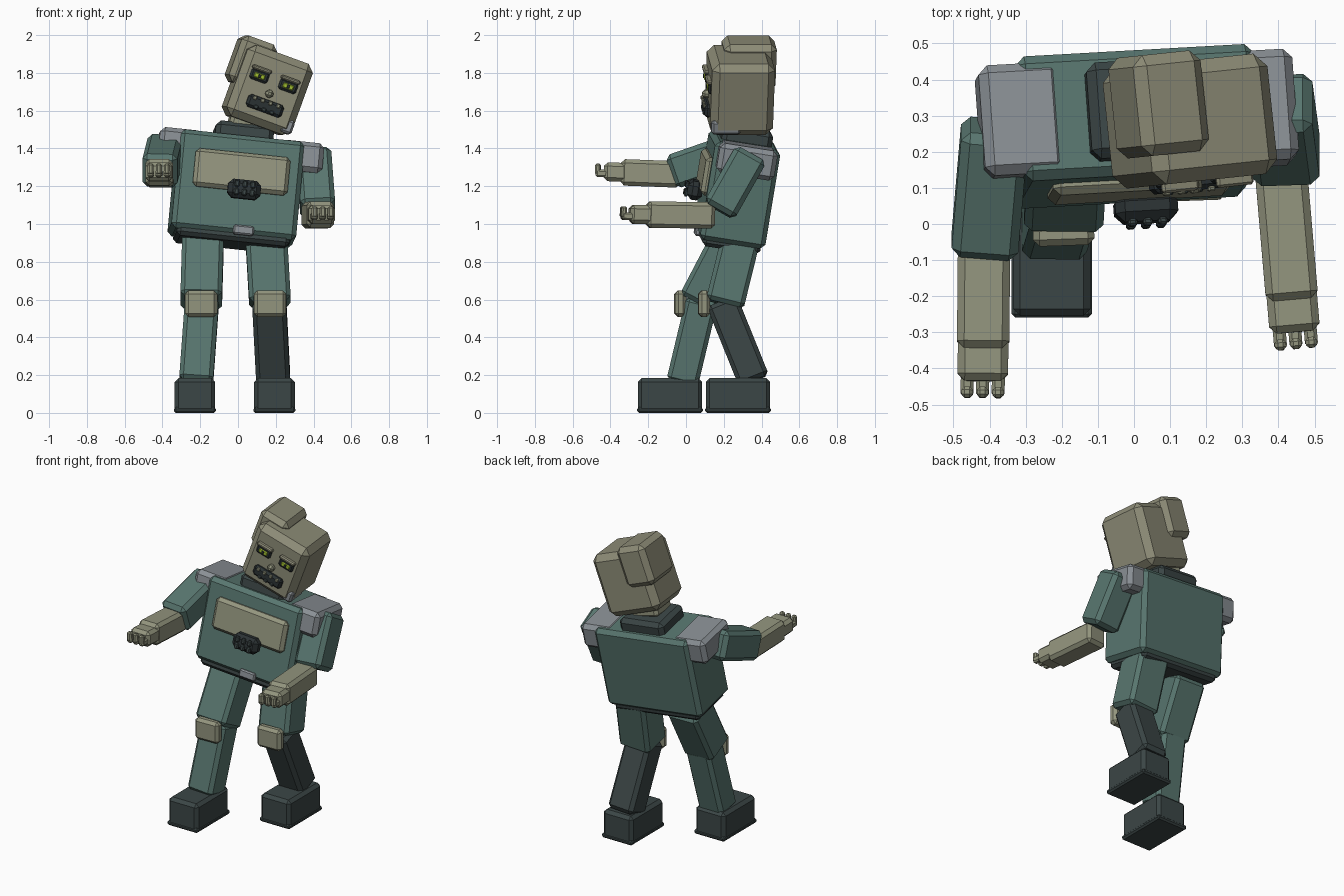
import bpy, bmesh
from math import radians
from mathutils import Matrix, Vector, Euler

if "Cube" in bpy.data.objects:
    bpy.data.objects.remove(bpy.data.objects["Cube"], do_unlink=True)


def material(name, rgb):
    """Flat colour given as 0-255 display values, stored as linear."""
    lin = [(c / 255 / 12.92 if c < 11 else ((c / 255 + 0.055) / 1.055) ** 2.4) for c in rgb]
    m = bpy.data.materials.new(name)
    m.use_nodes = True
    m.diffuse_color = (*lin, 1)
    bsdf = m.node_tree.nodes["Principled BSDF"]
    bsdf.inputs["Base Color"].default_value = (*lin, 1)
    bsdf.inputs["Roughness"].default_value = 0.8
    return m


TEAL = material("teal cloth", (88, 118, 111))
DARK = material("dark slate", (59, 70, 70))
SKIN = material("pale olive skin", (147, 149, 126))
HEAD = material("head olive", (141, 140, 119))
GREY = material("steel grey", (138, 144, 149))
BLACK = material("near black", (43, 50, 52))
LIME = material("lime glow", (165, 195, 50))


def frame(loc, rx=0, ry=0, rz=0):
    rot = Euler([radians(a) for a in (rx, ry, rz)], "XYZ")
    return Matrix.Translation(loc) @ rot.to_matrix().to_4x4()


def box(name, mat, size, base, at=(0, 0, 0), bevel=0.02):
    """Chamfered block of the given size, placed at a point in a frame."""
    bm = bmesh.new()
    bmesh.ops.create_cube(bm, size=1)
    bmesh.ops.scale(bm, vec=size, verts=bm.verts)
    bmesh.ops.bevel(bm, geom=bm.edges[:], offset=min(bevel, min(size) * 0.4),
                    segments=1, affect="EDGES")
    me = bpy.data.meshes.new(name)
    bm.to_mesh(me)
    bm.free()
    me.materials.append(mat)
    ob = bpy.data.objects.new(name, me)
    ob.matrix_world = base @ Matrix.Translation(at)
    bpy.context.collection.objects.link(ob)
    return ob


def limb(name, mat, a, b, width, depth, bevel=0.02):
    """Block running from a to b; returns its frame at b, with z along the limb."""
    a, b = Vector(a), Vector(b)
    z = (b - a).normalized()
    x = (Vector((1, 0, 0)) - z * z.x).normalized()
    rot = Matrix((x, z.cross(x), z)).transposed().to_4x4()
    box(name, mat, (width, depth, (b - a).length),
        Matrix.Translation((a + b) / 2) @ rot, bevel=bevel)
    return Matrix.Translation(b) @ rot


# Torso and everything fixed to it
torso = frame((-0.01, 0.27, 1.185), -9, 6, 3.2)
box("torso", TEAL, (0.665, 0.35, 0.53), torso, bevel=0.025)
box("chest_plate", SKIN, (0.505, 0.05, 0.205), torso, (0.01, -0.18, 0.065), 0.02)
box("pelvis", DARK, (0.6, 0.31, 0.08), torso, (0, 0, -0.26), 0.02)
box("belt_buckle", GREY, (0.11, 0.03, 0.05), torso, (0.05, -0.175, -0.245), 0.008)
box("collar", DARK, (0.31, 0.27, 0.1), torso, (0.01, 0, 0.29), 0.025)
for side, s in (("left", 1), ("right", -1)):
    box(side + "_shoulder_pad", GREY, (0.225, 0.31, 0.16), torso, (s * 0.325, 0, 0.19), 0.025)

# Chest grille with small pegs
box("chest_grille", BLACK, (0.175, 0.08, 0.1), torso, (0.03, -0.225, -0.035), 0.025)
for i in (-1, 0, 1):
    for z in (-0.022, 0.022):
        box("grille_peg", DARK, (0.026, 0.02, 0.036), torso,
            (0.03 + i * 0.042, -0.268, -0.035 + z), 0.006)

# Neck and head
box("neck", SKIN, (0.19, 0.18, 0.12), frame((0.05, 0.3, 1.55), 0, 13, 4), bevel=0.02)
head = frame((0.155, 0.285, 1.71), 0, 20, 6)
box("head", HEAD, (0.37, 0.335, 0.4), head, bevel=0.038)
box("head_lump", HEAD, (0.2, 0.28, 0.26), head, (-0.125, 0.055, 0.105), 0.03)
box("jaw_bolt", GREY, (0.065, 0.155, 0.075), head, (0.152, -0.085, -0.15), 0.012)
box("nose", SKIN, (0.042, 0.05, 0.042), head, (0, -0.175, -0.022), 0.014)

for side, s in (("left", 1), ("right", -1)):
    x = s * 0.081
    box(side + "_eye_socket", BLACK, (0.1, 0.03, 0.06), head, (x, -0.166, 0.05), 0.01)
    box(side + "_eye", LIME, (0.06, 0.02, 0.028), head, (x, -0.176, 0.048), 0.005)
    box(side + "_pupil", BLACK, (0.014, 0.008, 0.02), head, (x, -0.186, 0.048), 0.002)
    box(side + "_brow", HEAD, (0.108, 0.04, 0.022), head, (x, -0.172, 0.086), 0.007)

# Mouth and teeth
box("mouth", BLACK, (0.2, 0.04, 0.07), head, (0, -0.172, -0.09), 0.014)
for i in range(4):
    box("upper_tooth", SKIN, (0.02, 0.014, 0.022), head, (-0.066 + i * 0.044, -0.192, -0.068), 0.004)
for i in range(3):
    box("lower_tooth", DARK, (0.024, 0.012, 0.02), head, (-0.044 + i * 0.044, -0.192, -0.112), 0.004)

# Arms reaching forward: shoulder, elbow end, forearm start, wrist, palm end
arms = {
    "right": ((-0.385, 0.27, 1.395), (-0.415, -0.075, 1.275), (-0.415, -0.03, 1.262), (-0.418, -0.345, 1.274)),
    "left": ((0.4, 0.345, 1.37), (0.423, 0.175, 1.07), (0.407, 0.15, 1.045), (0.438, -0.21, 1.05)),
}
for side, (shoulder, elbow, start, wrist) in arms.items():
    limb(side + "_upper_arm", TEAL, shoulder, elbow, 0.185, 0.185, 0.025)
    end = limb(side + "_forearm", SKIN, start, wrist, 0.145, 0.14, 0.02)
    # local z runs along the arm, local y points down or up across the hand
    box(side + "_hand", SKIN, (0.14, 0.1, 0.13), end, (0, 0, 0.025), 0.02)
    up = 1 if (end.to_3x3() @ Vector((0, 1, 0))).z > 0 else -1
    for i in (-1, 0, 1):
        box(side + "_finger", SKIN, (0.036, 0.04, 0.065), end, (i * 0.043, -up * 0.01, 0.1), 0.009)
        box(side + "_fingertip", SKIN, (0.032, 0.06, 0.03), end, (i * 0.043, up * 0.012, 0.122), 0.009)

# Legs: hip, knee, shin top, ankle, knee pad, foot centre
legs = {
    "right": ((-0.185, 0.235, 0.92), (-0.195, 0.06, 0.585), (-0.19, 0.085, 0.6), (-0.222, -0.02, 0.16),
              (-0.195, -0.03, 0.578), (-0.228, -0.085), TEAL),
    "left": ((0.15, 0.29, 0.92), (0.17, 0.205, 0.575), (0.165, 0.19, 0.59), (0.187, 0.36, 0.17),
             (0.17, 0.095, 0.578), (0.193, 0.275), DARK),
}
for side, (hip, knee, top, ankle, pad, foot, shin_colour) in legs.items():
    limb(side + "_thigh", TEAL, hip, knee, 0.22, 0.205, 0.022)
    limb(side + "_shin", shin_colour, top, ankle, 0.18, 0.17, 0.022)
    box(side + "_knee_pad", SKIN, (0.17, 0.06, 0.14), frame(pad, 0, 0, 2), bevel=0.018)
    box(side + "_foot", DARK, (0.215, 0.34, 0.18), frame((*foot, 0.094)), bevel=0.02)
    box(side + "_sole", DARK, (0.222, 0.348, 0.03), frame((*foot, 0.015)), bevel=0.01)
